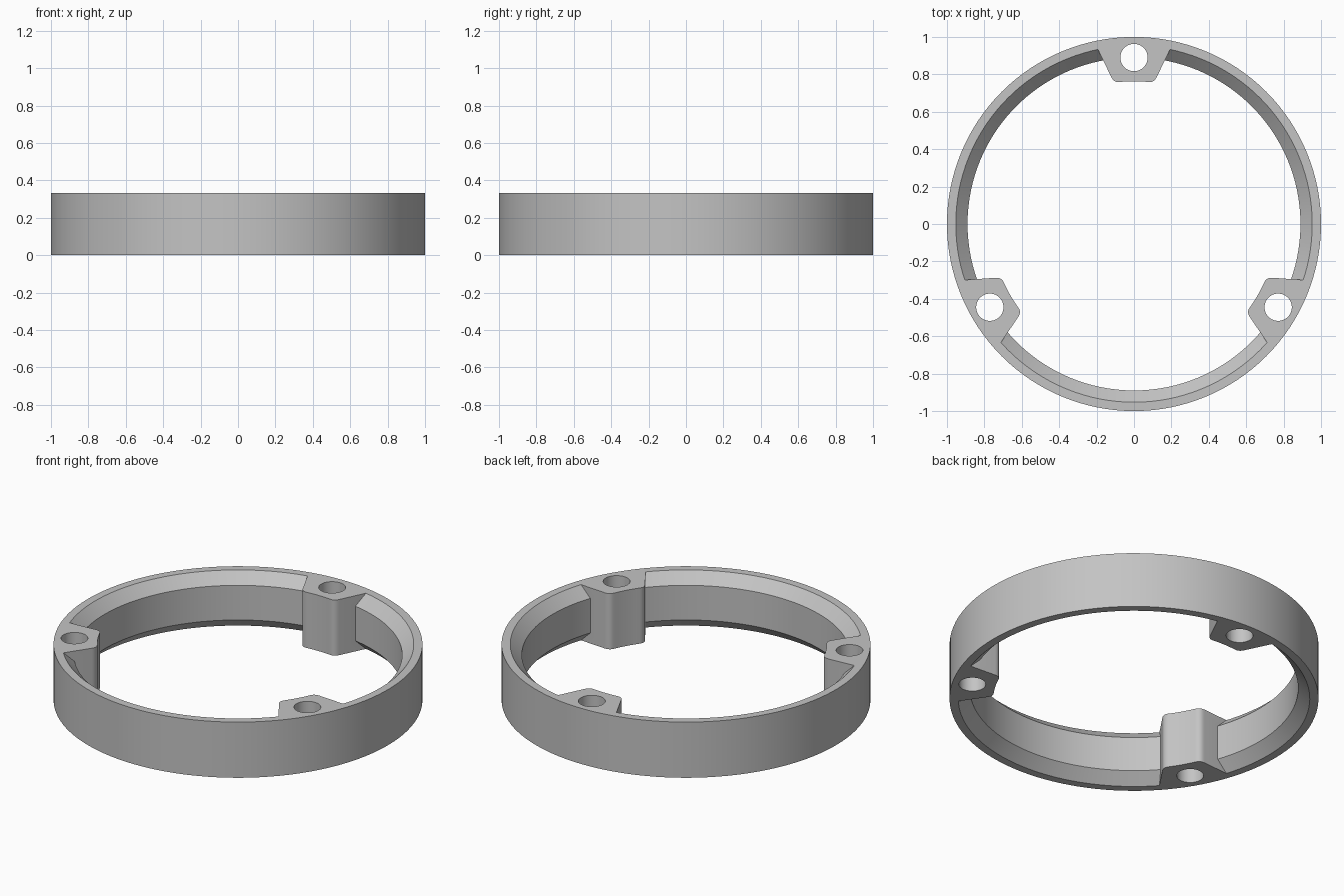
import bpy, bmesh, math
from mathutils import Vector

if "Cube" in bpy.data.objects:
    bpy.data.objects.remove(bpy.data.objects["Cube"])

H = 0.333          # ring height
CH = 0.063         # inner chamfer height
SEG = 128

grey = bpy.data.materials.new("light grey")
grey.diffuse_color = (0.55, 0.55, 0.55, 1)
grey.use_nodes = True
grey.node_tree.nodes["Principled BSDF"].inputs["Base Color"].default_value = grey.diffuse_color


def make_object(name, bm):
    bmesh.ops.recalc_face_normals(bm, faces=bm.faces)
    mesh = bpy.data.meshes.new(name)
    bm.to_mesh(mesh)
    bm.free()
    mesh.materials.append(grey)
    obj = bpy.data.objects.new(name, mesh)
    bpy.context.collection.objects.link(obj)
    return obj


def prism(name, outline, z0, z1, angle):
    """Extrude an outline upward, turned about the z axis."""
    c, s = math.cos(angle), math.sin(angle)
    bm = bmesh.new()
    face = bm.faces.new([bm.verts.new((x * c - y * s, x * s + y * c, z0)) for x, y in outline])
    top = bmesh.ops.extrude_face_region(bm, geom=[face])["geom"]
    bmesh.ops.translate(bm, vec=(0, 0, z1 - z0),
                        verts=[v for v in top if isinstance(v, bmesh.types.BMVert)])
    return make_object(name, bm)


def combine(target, tool, operation):
    mod = target.modifiers.new(operation.lower(), 'BOOLEAN')
    mod.operation, mod.solver, mod.object = operation, 'EXACT', tool
    bpy.context.view_layer.objects.active = target
    bpy.ops.object.modifier_apply(modifier=mod.name)
    bpy.data.objects.remove(tool)


# Ring: lathed section with chamfered inner edges
section = [(1, 0), (1, H), (0.953, H), (0.89, H - CH), (0.89, CH), (0.953, 0)]
bm = bmesh.new()
loops = []
for i in range(SEG):
    a = math.tau * i / SEG
    loops.append([bm.verts.new((r * math.cos(a), r * math.sin(a), z)) for r, z in section])
for i in range(SEG):
    p, q = loops[i], loops[(i + 1) % SEG]
    for j in range(len(section)):
        k = (j + 1) % len(section)
        bm.faces.new((p[j], q[j], q[k], p[k]))
ring = make_object("mounting_ring", bm)

# Boss outline: sloped sides, rounded corners, inner face curved with the ring
start, corner, end = Vector((0.211, 0.970)), Vector((0.107, 0.756)), Vector((0.078, 0.759))
tangent = corner + (start - corner).normalized() * 0.032
half = [start]
for i in range(7):
    t = i / 6
    half.append(tangent * (1 - t) ** 2 + corner * 2 * t * (1 - t) + end * t * t)
for i in range(1, 4):
    x = 0.078 * (1 - i / 4)
    half.append(Vector((x, math.sqrt(0.763 ** 2 - x * x))))
boss_outline = ([(x, y) for x, y in half] + [(0, 0.763)]
                + [(-x, y) for x, y in reversed(half)] + [(0, 0.985)])

# Screw hole outline
hole_outline = [(0.073 * math.cos(math.tau * i / 40), 0.89 + 0.073 * math.sin(math.tau * i / 40))
                for i in range(40)]

# Three bosses with through holes
for n in range(3):
    turn = math.tau * n / 3
    combine(ring, prism("boss", boss_outline, 0, H, turn), 'UNION')
for n in range(3):
    turn = math.tau * n / 3
    combine(ring, prism("hole_cutter", hole_outline, -0.1, H + 0.1, turn), 'DIFFERENCE')

# Smooth walls, sharp edges
bpy.ops.object.select_all(action='DESELECT')
ring.select_set(True)
bpy.context.view_layer.objects.active = ring
bpy.ops.object.shade_smooth_by_angle(angle=math.radians(30))
